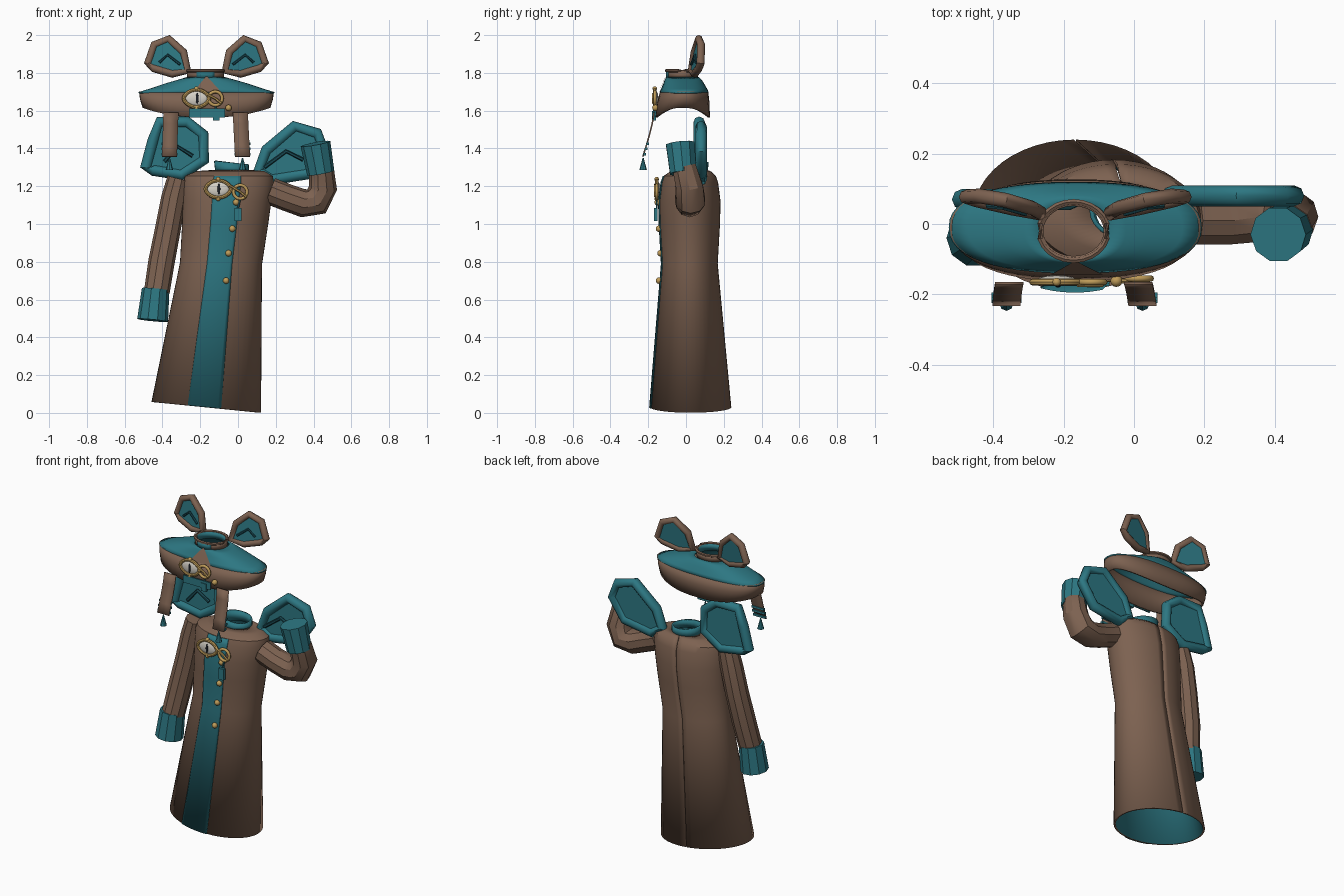
import bpy, math
from math import pi, sin, cos
from mathutils import Vector

if "Cube" in bpy.data.objects:
    bpy.data.objects.remove(bpy.data.objects["Cube"])


def mat(name, *rgb):
    m = bpy.data.materials.new(name)
    m.diffuse_color = (*rgb, 1)
    m.use_nodes = True
    m.node_tree.nodes["Principled BSDF"].inputs["Base Color"].default_value = m.diffuse_color
    return m


BROWN = mat("brown cloth", .205, .122, .082)
TEAL = mat("teal cloth", .026, .185, .225)
DARK = mat("dark teal", .01, .07, .09)
GOLD = mat("gold", .52, .33, .10)
WHITE = mat("pale eye", .68, .65, .58)
BLACK = mat("pupil", .012, .015, .02)


def make(name, verts, faces, *mats, thick=0, angle=.6):
    me = bpy.data.meshes.new(name)
    me.from_pydata([tuple(v) for v in verts], [], faces)
    for m in mats:
        me.materials.append(m)
    me.shade_smooth()
    me.set_sharp_from_angle(angle=angle)
    ob = bpy.data.objects.new(name, me)
    bpy.context.collection.objects.link(ob)
    if thick:
        s = ob.modifiers.new("thickness", "SOLIDIFY")
        s.thickness = thick
        s.offset = -1
        s.material_offset = len(mats) - 1
    return ob


def skin(rows, closed):
    n = len(rows[0])
    return [(r * n + i, r * n + (i + 1) % n, (r + 1) * n + (i + 1) % n, (r + 1) * n + i)
            for r in range(len(rows) - 1) for i in range(n if closed else n - 1)]


def shell(name, rings, *mats, a0=0, a1=2 * pi, n=48, grow=0, power=1, thick=.012):
    """Loft of ellipses; ring = z, cx, cy, rx, ry, tilt, front/back drop."""
    closed = a1 - a0 > 6.28318
    rows = []
    for z, cx, cy, rx, ry, tilt, drop in rings:
        row = []
        for i in range(n if closed else n + 1):
            a = a0 + (a1 - a0) * i / n
            c, s = cos(a), sin(a)
            x = (rx + grow) * math.copysign(abs(c) ** power, c)
            y = (ry + grow) * math.copysign(abs(s) ** power, s)
            row.append((cx + x, cy + y, z + tilt * x - drop * s * s))
        rows.append(row)
    return make(name, sum(rows, []), skin(rows, closed), *mats, thick=thick)


def tube(name, path, radii, m, n=10, loop=False, angle=.6):
    path = [Vector(p) for p in path]
    k = len(path)
    if not isinstance(radii, (list, tuple)):
        radii = [radii] * k
    rows = []
    for i, p in enumerate(path):
        nx = path[(i + 1) % k] if loop else path[min(i + 1, k - 1)]
        t = (nx - path[i - 1 if loop else max(i - 1, 0)]).normalized()
        a = t.cross(Vector((0, 1, 0))).normalized()
        b = t.cross(a)
        rows.append([p + radii[i] * (a * cos(2 * pi * j / n) + b * sin(2 * pi * j / n)) for j in range(n)])
    if loop:
        rows.append(rows[0])
    faces = skin(rows, True)
    if not loop:
        faces += [tuple(range(n))[::-1], tuple(range((k - 1) * n, k * n))]
    return make(name, sum(rows, []), faces, m, angle=angle)


def finish(name, m, scale=None):
    ob = bpy.context.object
    ob.name = name
    ob.data.materials.append(m)
    ob.data.shade_smooth()
    if scale:
        ob.scale = scale


def ball(name, p, r, m, scale=None):
    bpy.ops.mesh.primitive_uv_sphere_add(segments=14, ring_count=8, radius=r, location=p)
    finish(name, m, scale)


def ring(name, p, r, w, m):
    bpy.ops.mesh.primitive_torus_add(location=p, rotation=(pi / 2, 0, 0), major_radius=r,
                                     minor_radius=w, major_segments=20, minor_segments=8)
    finish(name, m)


def box(name, p, size, m):
    bpy.ops.mesh.primitive_cube_add(size=1, location=p)
    ob = bpy.context.object
    ob.name, ob.scale = name, size
    ob.data.materials.append(m)


# Coat body, leaning, with a slit at the back and a teal lining
coat = [(.03, -.168, .025, .29, .215, -.1, 0),
        (.79, -.09, .02, .217, .148, -.03, 0),
        (1.0, -.068, .02, .228, .16, 0, 0),
        (1.12, -.058, .02, .235, .163, 0, 0),
        (1.22, -.05, .02, .24, .15, 0, 0),
        (1.255, -.048, .02, .232, .138, 0, 0),
        (1.28, -.04, .025, .18, .105, 0, 0),
        (1.287, -.03, .035, .09, .075, 0, 0)]
shell("coat_body", coat, BROWN, TEAL, a0=pi / 2 + .012, a1=2.5 * pi - .012)
shell("coat_front_panel", coat[:6], TEAL, a0=1.5 * pi - .34, a1=1.5 * pi + .27, n=10, grow=.005, thick=.004)
shell("collar", [(1.27, -.03, .035, .09, .08, 0, 0), (1.325, -.035, .04, .092, .08, -.1, 0)], TEAL, n=24)

# Sleeves and cuffs
tube("hanging_sleeve", [(-.315, .03, 1.24), (-.34, .03, 1.14), (-.37, .02, .98), (-.405, 0, .8), (-.43, -.03, .64)],
     [.06, .066, .068, .07, .068], BROWN)
tube("hanging_cuff", [(-.436, -.03, .655), (-.452, -.04, .49)], [.073, .082], TEAL)
tube("raised_sleeve", [(.17, .01, 1.175), (.26, .01, 1.14), (.345, .02, 1.11), (.415, .025, 1.12),
                       (.45, .02, 1.19), (.44, -.01, 1.3)], [.072, .072, .075, .08, .075, .066], BROWN)
tube("raised_cuff", [(.438, -.015, 1.27), (.41, -.03, 1.425)], [.073, .08], TEAL)


# Ear shapes: padded rim, flat lining and a folded chevron
def ear(name, pts, rim_mat, r, chevron):
    tube(name + "_rim", pts, r, rim_mat, n=8, loop=True, angle=.9)
    n = len(pts)
    back = [Vector(p) + Vector((0, .012, 0)) for p in pts]
    front = [Vector(p) - Vector((0, .008, 0)) for p in pts]
    faces = [tuple(range(n)), tuple(range(n, 2 * n))[::-1]]
    make(name + "_lining", front + back, faces, TEAL)
    tube(name + "_chevron", chevron, r * .35, DARK, n=6)


EAR = [(.31, 1.85), (.275, 1.95), (.20, 1.98), (.122, 1.91), (.098, 1.81), (.18, 1.795), (.28, 1.825)]
for side, sx in (("left", -1), ("right", 1)):
    def place(d, z, off=0):
        return (-.167 + sx * d, .035 + .2 * (d - .1) + .1 * (z - 1.85) - off, z)
    ear(side + "_ear", [place(*p) for p in EAR], BROWN, .021,
        [place(.25, 1.855, .014), place(.205, 1.895, .014), place(.14, 1.845, .014)])

RIGHT = [(.11, 1.285), (.15, 1.39), (.30, 1.517), (.42, 1.48), (.455, 1.39), (.37, 1.265), (.18, 1.235)]
LEFT = [(-.488, 1.30), (-.45, 1.44), (-.415, 1.54), (-.27, 1.54), (-.185, 1.475), (-.18, 1.34),
        (-.30, 1.26), (-.45, 1.285)]
ear("right_hood_lobe", [(x, .08, z) for x, z in RIGHT], TEAL, .03,
    [(.14, .062, 1.30), (.255, .062, 1.385), (.345, .062, 1.34)])
ear("left_hood_lobe", [(x, .07, z) for x, z in LEFT], TEAL, .03,
    [(-.39, .052, 1.33), (-.32, .052, 1.41), (-.24, .052, 1.36)])

# Hat: brown brim band, teal dome, open crown
band = [(1.615, -.167, -.018, .338, .145, 0, .05), (1.66, -.167, -.014, .352, .138, 0, .015),
        (1.70, -.167, -.01, .357, .128, 0, 0)]
dome = [(1.698, -.167, -.01, .36, .13, 0, 0), (1.715, -.167, -.01, .305, .122, 0, 0),
        (1.745, -.167, -.012, .215, .107, 0, 0), (1.765, -.168, -.015, .145, .097, 0, 0),
        (1.778, -.17, -.018, .1, .085, 0, 0)]
crown = [(1.77, -.172, -.02, .098, .083, 0, 0), (1.812, -.172, -.02, .098, .083, 0, 0)]
shell("hat_band", band, BROWN, power=.85)
shell("hat_dome", dome, TEAL, power=.85, thick=.008)
shell("hat_crown", crown, BROWN, TEAL, n=28)
shell("hat_crown_patch", crown, TEAL, n=6, a0=1.5 * pi - .5, a1=1.5 * pi + .5, grow=.004, thick=.004)
tube("hat_crown_edge", [(-.172 + .098 * cos(i * pi / 12), -.02 + .083 * sin(i * pi / 12), 1.812)
                        for i in range(24) if i % 12 != 0], .009, BROWN, n=6, loop=True)
make("hat_peak", [(-.167, -.105, 1.785), (-.235, -.143, 1.70), (-.09, -.143, 1.70), (-.167, -.12, 1.755)],
     [(0, 1, 3), (0, 3, 2), (3, 1, 2)], BROWN)
box("hat_front_plate", (-.165, -.172, 1.588), (.19, .008, .046), TEAL)

# Hanging straps with stripes and tassels
for side, x0, x1 in (("left", -.355, -.363), ("right", .012, .024)):
    path = [(-.165 - .06 * t ** 1.3, 1.59 - .235 * t) for t in (0, .25, .5, .75, 1)]
    rows = []
    for i, (y, z) in enumerate(path):
        cx = x0 + (x1 - x0) * i / 4
        rows.append([(cx - .04, y, z), (cx + .04, y, z)])
    make(side + "_strap", sum(rows, []), skin(rows, False), BROWN, thick=.008)
    for k in range(3):
        z = 1.37 + .028 * k
        box(side + "_strap_stripe", (x1, -.222 + .28 * (z - 1.355), z), (.086, .014, .013), TEAL)
    bpy.ops.mesh.primitive_cone_add(vertices=8, radius1=.02, radius2=.003, depth=.065, location=(x1 + .0, -.227, 1.318))
    bpy.context.object.name = side + "_tassel"
    bpy.context.object.data.materials.append(TEAL)


# Eye brooches with ring, chain and charm
def brooch(name, x, y, z, rx, rz, charm):
    almond = [(x + .068 * cos(a), y, z + .046 * sin(a) * (.65 + .35 * abs(sin(a))))
              for a in [i * pi / 10 for i in range(20)]]
    tube(name + "_frame", almond, .01, GOLD, n=8, loop=True)
    ball(name + "_eyeball", (x, y + .004, z), .06, WHITE, (1, .25, .68))
    ball(name + "_pupil", (x + .004, y - .012, z), .03, BLACK, (.25, .12, 1))
    for d in (-1, 1):
        ball(name + "_stud", (x, y, z + d * .052), .012, GOLD)
    ring(name + "_ring", (rx, y, rz), .036, .009, GOLD)
    tube(name + "_clasp", [(x + .06, y - .008, z + .02), (rx, y - .008, rz), (rx + .03, y - .008, rz - .025)],
         .007, GOLD, n=6)
    cx, cz, h = charm
    tube(name + "_chain", [(rx, y, rz - .036), (cx, y, cz + h / 2)], .005, TEAL, n=6)
    box(name + "_charm", (cx, y - .005, cz), (.036, .02, h), TEAL)


brooch("coat_brooch", -.105, -.155, 1.185, .012, 1.17, (0, 1.05, .07))
brooch("hat_brooch", -.22, -.165, 1.665, -.12, 1.665, (-.115, 1.572, .05))

# Gold buttons
for x, y, z in ((-.01, -.15, 1.115), (-.03, -.143, .975), (-.05, -.135, .845), (-.063, -.143, .70), (-.05, -.162, 1.615)):
    ball("gold_button", (x, y, z), .017, GOLD)
